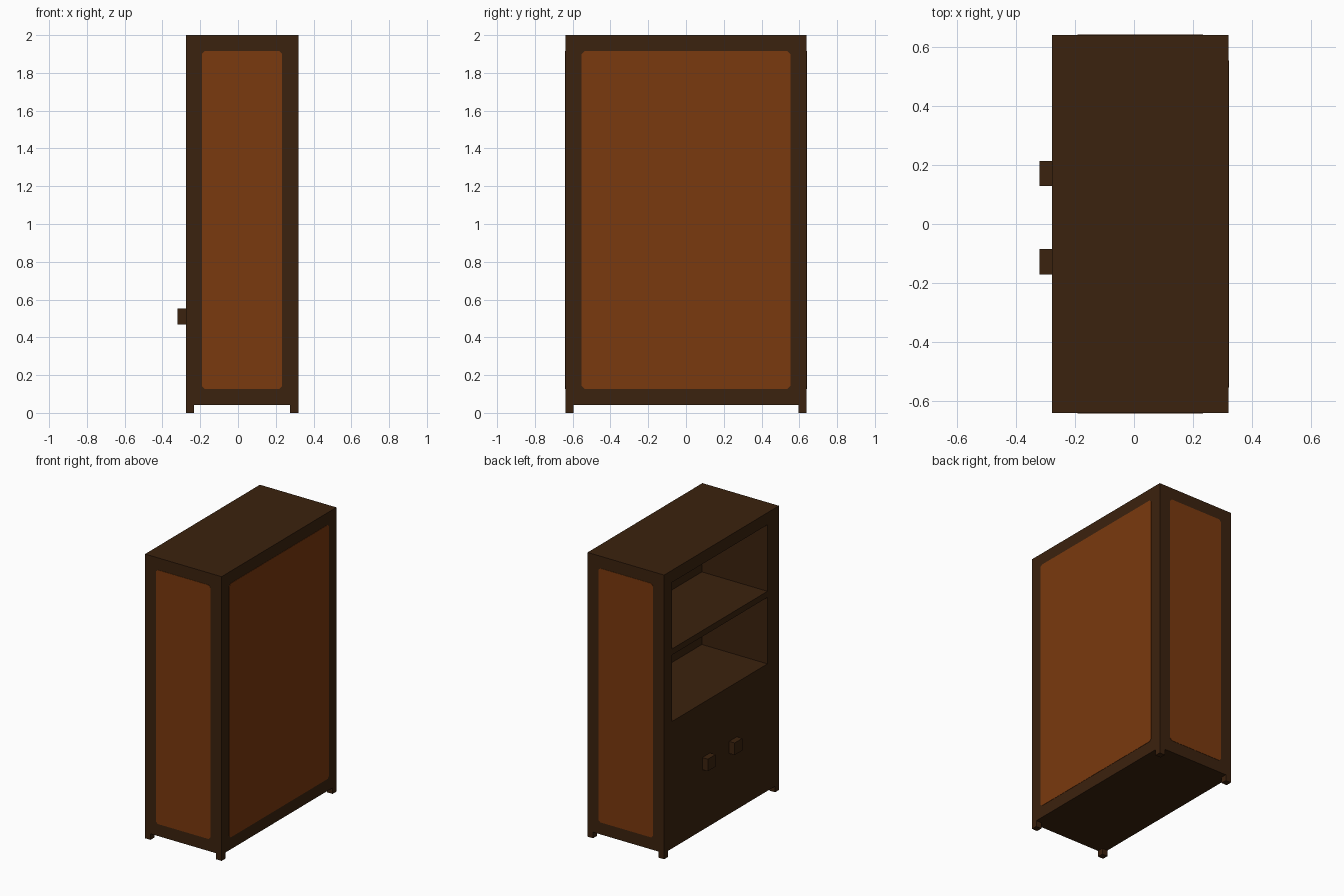
import bpy
import bmesh
from mathutils import Vector

cube = bpy.data.objects.get("Cube")
if cube:
    bpy.data.objects.remove(cube, do_unlink=True)

U = 2 / 47            # grid module: the cabinet is 47 modules tall


def material(name, rgb):
    mat = bpy.data.materials.new(name)
    mat.use_nodes = True
    mat.diffuse_color = (*rgb, 1)
    mat.node_tree.nodes["Principled BSDF"].inputs["Base Color"].default_value = (*rgb, 1)
    return mat


DARK = material("dark brown wood", (0.044, 0.016, 0.0044))
PANEL = material("orange brown wood", (0.195, 0.041, 0.0044))


def finish(name, bm, mat):
    bmesh.ops.recalc_face_normals(bm, faces=bm.faces[:])
    mesh = bpy.data.meshes.new(name)
    bm.to_mesh(mesh)
    bm.free()
    mesh.materials.append(mat)
    obj = bpy.data.objects.new(name, mesh)
    bpy.context.collection.objects.link(obj)
    return obj


def box(name, x, y, z, mat=DARK):
    """Box from (min, max) ranges given in modules."""
    bm = bmesh.new()
    bmesh.ops.create_cube(bm, size=1)
    for v in bm.verts:
        v.co = Vector([U * (lo + hi) / 2 + c * U * (hi - lo)
                       for c, (lo, hi) in zip(v.co, (x, y, z))])
    return finish(name, bm, mat)


def plate(name, across, z, place, normal, cut=0.35, thick=0.002):
    """Thin panel with clipped corners; place maps (across, height) to 3D."""
    (a0, a1), (z0, z1) = across, z
    outline = [(a0 + cut, z0), (a1 - cut, z0), (a1, z0 + cut), (a1, z1 - cut),
               (a1 - cut, z1), (a0 + cut, z1), (a0, z1 - cut), (a0, z0 + cut)]
    bm = bmesh.new()
    face = bm.faces.new([bm.verts.new(Vector(place(a, h)) * U) for a, h in outline])
    new = bmesh.ops.extrude_face_region(bm, geom=[face])["geom"]
    bmesh.ops.translate(bm, vec=Vector(normal) * thick,
                        verts=[g for g in new if isinstance(g, bmesh.types.BMVert)])
    return finish(name, bm, PANEL)


# Carcass: the open shelves face -x
X0, XB, X1 = -6.5, 5.5, 7.5
box("side_board_front", (X0, X1), (-15, -12), (1, 47))
box("side_board_back", (X0, X1), (13, 15), (1, 47))
box("rear_board", (XB, X1), (-12, 13), (1, 47))
box("top_board", (X0, XB), (-12, 13), (45, 47))
box("middle_shelf", (X0, XB), (-12, 13), (33, 34))
box("lower_cupboard", (X0, XB), (-12, 13), (1, 22))

# Corner feet
for xn, x in (("left", X1 - 1), ("right", X0)):
    for yn, y in (("front", -15), ("back", 14)):
        box(f"foot_{yn}_{xn}", (x, x + 1), (y, y + 1), (0, 1))

# Cupboard knobs
for name, y in (("knob_front", -4), ("knob_back", 3)):
    box(name, (X0 - 1, X0), (y, y + 2), (11, 13))

# Coloured panels on the three closed sides
H = (3, 45)
plate("panel_front", (-4.5, 5.5), H, lambda a, h: (a, -15, h), (0, -1, 0))
plate("panel_back", (-4.5, 5.5), H, lambda a, h: (a, 15, h), (0, 1, 0))
plate("panel_left", (-13, 13), H, lambda a, h: (X1, a, h), (1, 0, 0))
